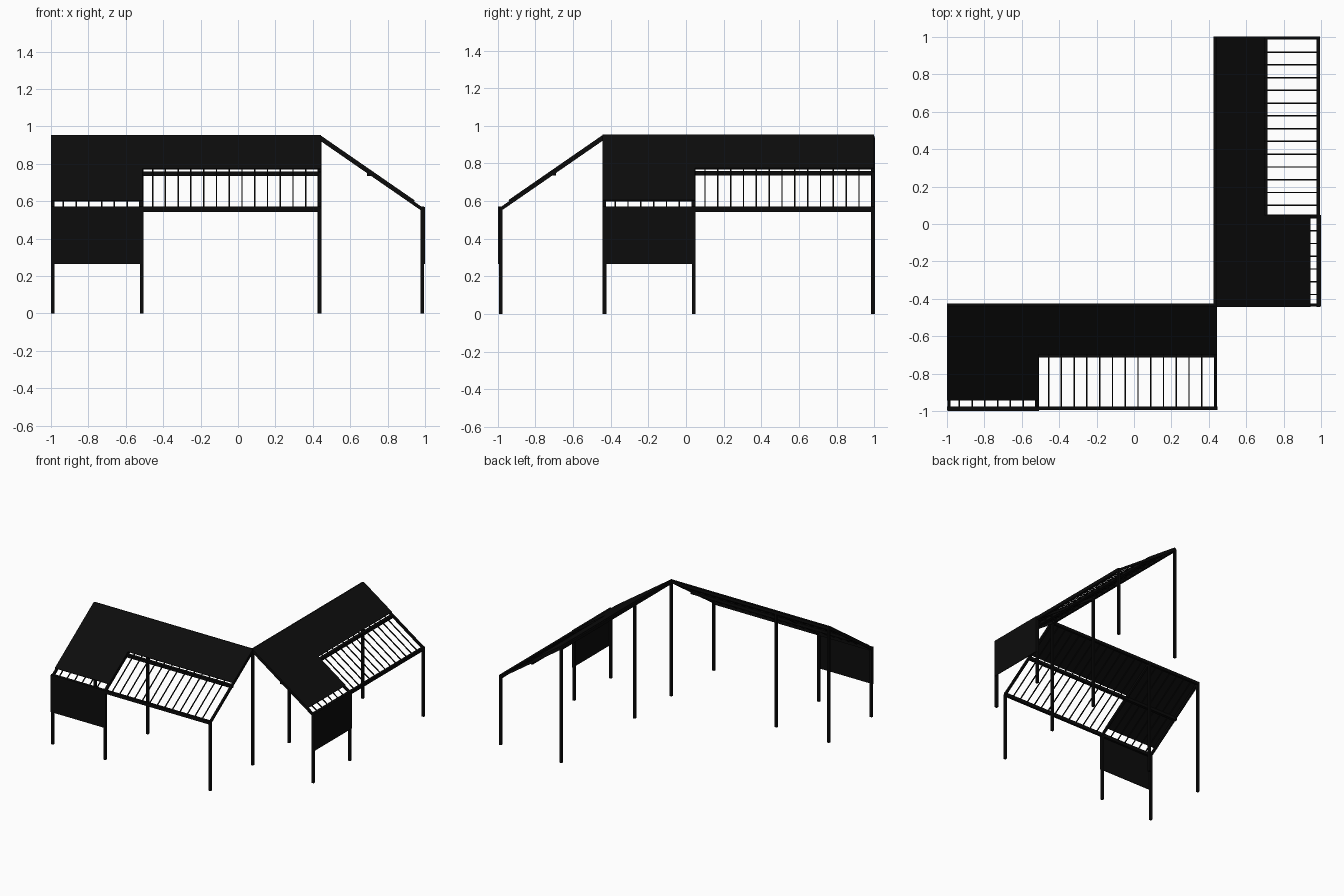
import bpy, bmesh, math
from mathutils import Matrix, Vector

if "Cube" in bpy.data.objects:
    bpy.data.objects.remove(bpy.data.objects["Cube"], do_unlink=True)


def material(name, rgb):
    m = bpy.data.materials.new(name)
    m.use_nodes = True
    m.diffuse_color = (*rgb, 1)
    m.node_tree.nodes["Principled BSDF"].inputs["Base Color"].default_value = (*rgb, 1)
    return m


FRAME = material("frame black", (0.003, 0.003, 0.003))
PANEL = material("panel black", (0.0038, 0.0038, 0.0038))

# Pitched roof line: ridge at the back, eave at the front
RIDGE_Y, RIDGE_Z = -0.435, 0.937
EAVE_Y, EAVE_Z = -0.985, 0.557
ANGLE = math.atan2(RIDGE_Z - EAVE_Z, RIDGE_Y - EAVE_Y)
TILT = Matrix.Rotation(ANGLE, 4, 'X')
X0, X1 = -1.0, 0.443            # ends of a wing
POST_X = (-0.99, -0.515, 0.437)
POST = 0.019


def roof_z(y):
    return EAVE_Z + (y - EAVE_Y) * math.tan(ANGLE)


def box(x0, x1, y0, y1, z0, z1):
    """Upright box given by its bounds."""
    c = Vector((x0 + x1, y0 + y1, z0 + z1)) / 2
    return Matrix.Translation(c) @ Matrix.Diagonal((x1 - x0, y1 - y0, z1 - z0, 1))


def sloped(x0, x1, y0, y1, lift, thick):
    """Box lying along the pitch, lifted square to it."""
    y = (y0 + y1) / 2
    c = Vector(((x0 + x1) / 2, y, roof_z(y)))
    size = (x1 - x0, abs(y1 - y0) / math.cos(ANGLE), thick, 1)
    return (Matrix.Translation(c) @ TILT @ Matrix.Translation((0, 0, lift))
            @ Matrix.Diagonal(size))


def part(name, boxes, mat, place):
    bm = bmesh.new()
    for b in boxes:
        bmesh.ops.create_cube(bm, size=1, matrix=place @ b)
    mesh = bpy.data.meshes.new(name)
    bm.to_mesh(mesh)
    bm.free()
    mesh.materials.append(mat)
    obj = bpy.data.objects.new(name, mesh)
    bpy.context.collection.objects.link(obj)


def beam(y, z, size, height):
    return box(X0, X1, y - size / 2, y + size / 2, z - height / 2, z + height / 2)


def wing(side, place, share_corner):
    h = POST / 2
    # Posts, low row and tall ridge row
    part(side + "_eave_posts",
         [box(x - h, x + h, EAVE_Y - h, EAVE_Y + h, 0, EAVE_Z) for x in POST_X],
         FRAME, place)
    part(side + "_ridge_posts",
         [box(x - h, x + h, RIDGE_Y - h, RIDGE_Y + h, 0, RIDGE_Z)
          for x in POST_X[1 if share_corner else 0:]], FRAME, place)
    # Long beams
    part(side + "_eave_beam", [beam(EAVE_Y, EAVE_Z, 0.018, 0.028)], FRAME, place)
    part(side + "_ridge_beam", [beam(RIDGE_Y, RIDGE_Z, 0.018, 0.024)], FRAME, place)
    part(side + "_middle_purlin", [beam(-0.703, 0.747, 0.024, 0.024)], FRAME, place)
    # Rafters over the posts and thin battens between them
    part(side + "_rafters",
         [sloped(x - 0.008, x + 0.008, EAVE_Y, RIDGE_Y, 0, 0.018) for x in POST_X],
         FRAME, place)
    part(side + "_battens",
         [sloped(x - 0.0035, x + 0.0035, EAVE_Y, RIDGE_Y, 0.004, 0.007)
          for x in (0.362 - 0.0682 * k for k in range(20))], FRAME, place)
    # Roof sheets: narrow strip at the ridge, deep sheet over the walled bay
    part(side + "_roof_sheet",
         [sloped(-0.51, X1, -0.688, RIDGE_Y + 0.004, 0.012, 0.008),
          sloped(X0, -0.51, -0.935, RIDGE_Y + 0.004, 0.012, 0.008)], PANEL, place)
    # Screen hung outside the eave posts
    part(side + "_wall_screen",
         [box(X0 + 0.002, -0.508, -1.0, -0.994, 0.265, 0.57)], PANEL, place)


wing("front_wing", Matrix.Identity(4), False)
wing("left_wing", Matrix.Translation((0, 0.557, 0)) @ Matrix.Rotation(math.pi / 2, 4, 'Z'), True)
